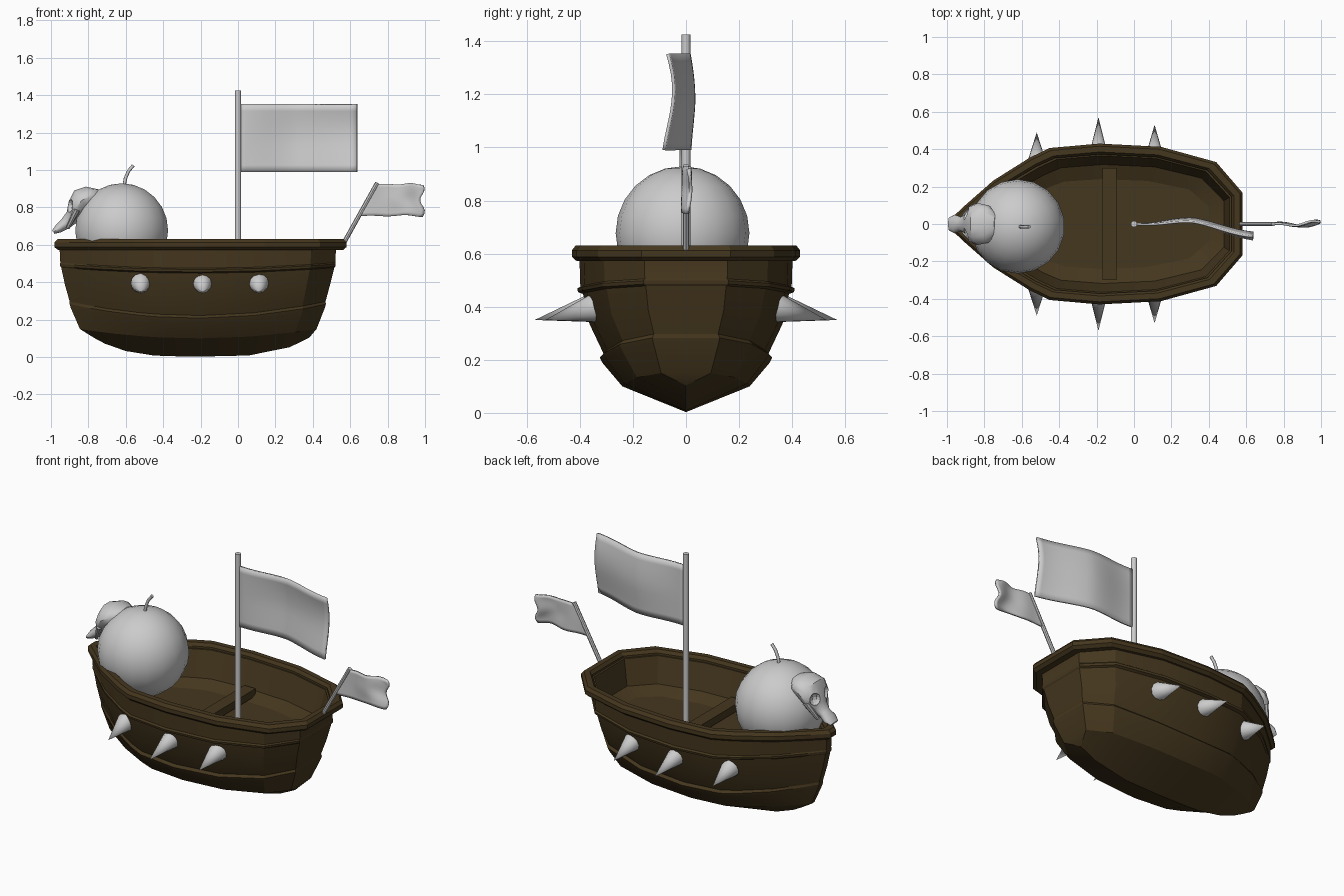
import bpy, bmesh, math
from mathutils import Vector

if "Cube" in bpy.data.objects:
    bpy.data.objects.remove(bpy.data.objects["Cube"])

wood = bpy.data.materials.new("dark_wood")
wood.diffuse_color = (0.06, 0.038, 0.013, 1)
wood.use_nodes = True
wood.node_tree.nodes["Principled BSDF"].inputs["Base Color"].default_value = wood.diffuse_color


def make(name, bm, mat=None, smooth=None):
    bmesh.ops.remove_doubles(bm, verts=bm.verts, dist=0.0005)
    bmesh.ops.recalc_face_normals(bm, faces=bm.faces)
    me = bpy.data.meshes.new(name)
    bm.to_mesh(me)
    bm.free()
    ob = bpy.data.objects.new(name, me)
    bpy.context.collection.objects.link(ob)
    if mat:
        me.materials.append(mat)
    if smooth:
        smooth_it(ob, smooth)
    return ob


def smooth_it(ob, angle):
    bpy.ops.object.select_all(action='DESELECT')
    ob.select_set(True)
    bpy.context.view_layer.objects.active = ob
    bpy.ops.object.shade_smooth_by_angle(angle=math.radians(angle))


def loft(rings, closed=False, caps=True):
    bm = bmesh.new()
    vs = [[bm.verts.new(p) for p in r] for r in rings]
    n = len(vs[0])
    pairs = list(zip(vs, vs[1:])) + ([(vs[-1], vs[0])] if closed else [])
    for a, b in pairs:
        for i in range(n):
            j = (i + 1) % n
            bm.faces.new((a[i], a[j], b[j], b[i]))
    if caps and not closed:
        bm.faces.new(vs[0])
        bm.faces.new(vs[-1])
    return bm


def rod(name, a, b, r1, r2, sides, smooth=40):
    a, b = Vector(a), Vector(b)
    d = b - a
    bpy.ops.mesh.primitive_cone_add(vertices=sides, radius1=r1, radius2=r2, depth=d.length,
                                    location=(a + b) / 2,
                                    rotation=d.to_track_quat('Z', 'Y').to_euler())
    ob = bpy.context.object
    ob.name = name
    smooth_it(ob, smooth)
    return ob


# Half outline of the boat seen from above: (length fraction, width fraction)
OUTLINE = [(0, .06), (.05, .23), (.147, .54), (.272, .825), (.34, .945), (.51, 1),
           (.72, .96), (.91, .77), (1, .39)]


def ring(z, bow, stern, w, sheer=0, power=2):
    half = [(bow + (stern - bow) * t, w * f, z + sheer * abs(2 * t - 1) ** power)
            for t, f in OUTLINE]
    return half + [(x, -y, zz) for x, y, zz in reversed(half)]


# Hull: keel, stepped planks outside, then the inner wall and floor
levels = [(.003, -.77, .38, 0, .10, 3.5), (.10, -.845, .42, .24, .05),
          (.19, -.895, .465, .316, .075), (.208, -.9, .47, .325, .075),
          (.222, -.9, .468, .31, .075), (.336, -.925, .492, .364, .05),
          (.448, -.945, .515, .388, .03), (.455, -.95, .52, .407, .03),
          (.468, -.952, .522, .41, .03), (.475, -.95, .52, .398, .03),
          (.60, -.955, .525, .402), (.60, -.89, .51, .365),
          (.45, -.84, .48, .318), (.415, -.77, .40, .24)]
hull = loft([ring(*l) for l in levels], caps=False)
hull.verts.ensure_lookup_table()
hull.faces.new(list(hull.verts)[-2 * len(OUTLINE):])
make("hull", hull, wood, smooth=20)

# Rim: chamfered band around the top
section = [(.572, .018), (.588, 0), (.612, 0), (.63, .014), (.63, .045), (.612, .058), (.572, .058)]
make("rim", loft([ring(z, -.982 + 1.2 * d, .58 - d, .43 - d) for z, d in section], closed=True), wood)

# Seat plank across the floor
bm = bmesh.new()
bmesh.ops.create_cube(bm, size=1)
for v in bm.verts:
    v.co = (-.13 + v.co.x * .075, v.co.y * .6, .45 + v.co.z * .045)
make("seat", bm, wood)

# Spikes on both sides
for i, (x, base, tip) in enumerate([(-.52, .32, .49), (-.19, .355, .57), (.11, .345, .53)]):
    for s in (-1, 1):
        rod(f"spike_{i}_{'left' if s < 0 else 'right'}", (x, s * base, .395), (x, s * tip, .35),
            .054, 0, 12, 50)

# Mast and slanted stern pole
rod("mast", (0, 0, .39), (0, 0, 1.425), .017, .017, 10)
rod("stern_pole", (.56, 0, .60), (.745, 0, .932), .012, .012, 8)


# Flags: wavy grids with thickness
def flag(name, func, thick, nu=20, nv=10):
    bm = bmesh.new()
    g = [[bm.verts.new(func(i / nu, j / nv)) for j in range(nv + 1)] for i in range(nu + 1)]
    for i in range(nu):
        for j in range(nv):
            bm.faces.new((g[i][j], g[i + 1][j], g[i + 1][j + 1], g[i][j + 1]))
    ob = make(name, bm, smooth=50)
    m = ob.modifiers.new("thickness", 'SOLIDIFY')
    m.thickness = thick
    m.offset = 0


def big_wave(u, v):
    y = .03 * math.sin(math.pi * 1.7 * u - .5) * min(1, 2 * u) - .035 * u ** 3
    y += u * (.028 * math.sin(math.pi * v ** 1.3) - .018 + .014 * v)
    y -= .018 * math.sin(math.pi * u) * max(0, v - .5)
    return (.01 + .627 * u, y, .99 + .362 * v)


def small_wave(u, v):
    left = .65 + .09 * v
    right = .985 + .012 * math.sin(9 * v)
    y = u * .018 * math.sin(7.5 * u + 2.5 * v - 1)
    return (left + (right - left) * u, y, .755 + .17 * v + .006 * math.sin(11 * u) * u)


flag("main_flag", big_wave, .012)
flag("stern_flag", small_wave, .012)

# Round bomb and its bent fuse
bpy.ops.mesh.primitive_uv_sphere_add(segments=18, ring_count=12, radius=.252,
                                     location=(-.622, -.013, .677))
bpy.context.object.name = "bomb"
smooth_it(bpy.context.object, 60)

path = [(-.61, .91), (-.602, .955), (-.585, .995), (-.56, 1.025)]
fuse = []
for k, (x, z) in enumerate(path):
    tilt = .1 + .18 * k
    fuse.append([(x + .009 * math.cos(a) * math.cos(tilt), -.015 + .009 * math.sin(a),
                  z - .009 * math.cos(a) * math.sin(tilt))
                 for a in (i * math.tau / 8 for i in range(8))])
make("fuse", loft(fuse), smooth=50)

# Animal skull at the bow: (x, z, half width, half height) along the snout
stations = [(-.735, .88, .05, .022), (-.78, .866, .1, .058), (-.835, .838, .112, .068),
            (-.872, .79, .1, .056), (-.892, .745, .055, .04), (-.925, .712, .038, .032),
            (-.958, .688, .05, .025), (-.987, .668, .036, .012)]
rings = []
for x, z, w, h in stations:
    rings.append([(x - .6 * h * math.sin(a), w * math.cos(a), z + .8 * h * math.sin(a))
                  for a in (i * math.tau / 14 for i in range(14))])
skull = make("skull", loft(rings), smooth=40)

# Eye sockets cut into the skull
bm = bmesh.new()
for s in (-1, 1):
    n = bmesh.ops.create_uvsphere(bm, u_segments=10, v_segments=8, radius=.038)["verts"]
    bmesh.ops.translate(bm, verts=n, vec=(-.91, s * .06, .81))
cutter = make("eye_cutter", bm)
cutter.hide_render = True
cutter.hide_set(True)
m = skull.modifiers.new("eyes", 'BOOLEAN')
m.object = cutter
m.operation = 'DIFFERENCE'

# Cheek bones beside the snout
for s in (-1, 1):
    rod(f"cheek_{'left' if s < 0 else 'right'}", (-.86, s * .09, .79), (-.91, s * .045, .69),
        .018, .01, 8)
